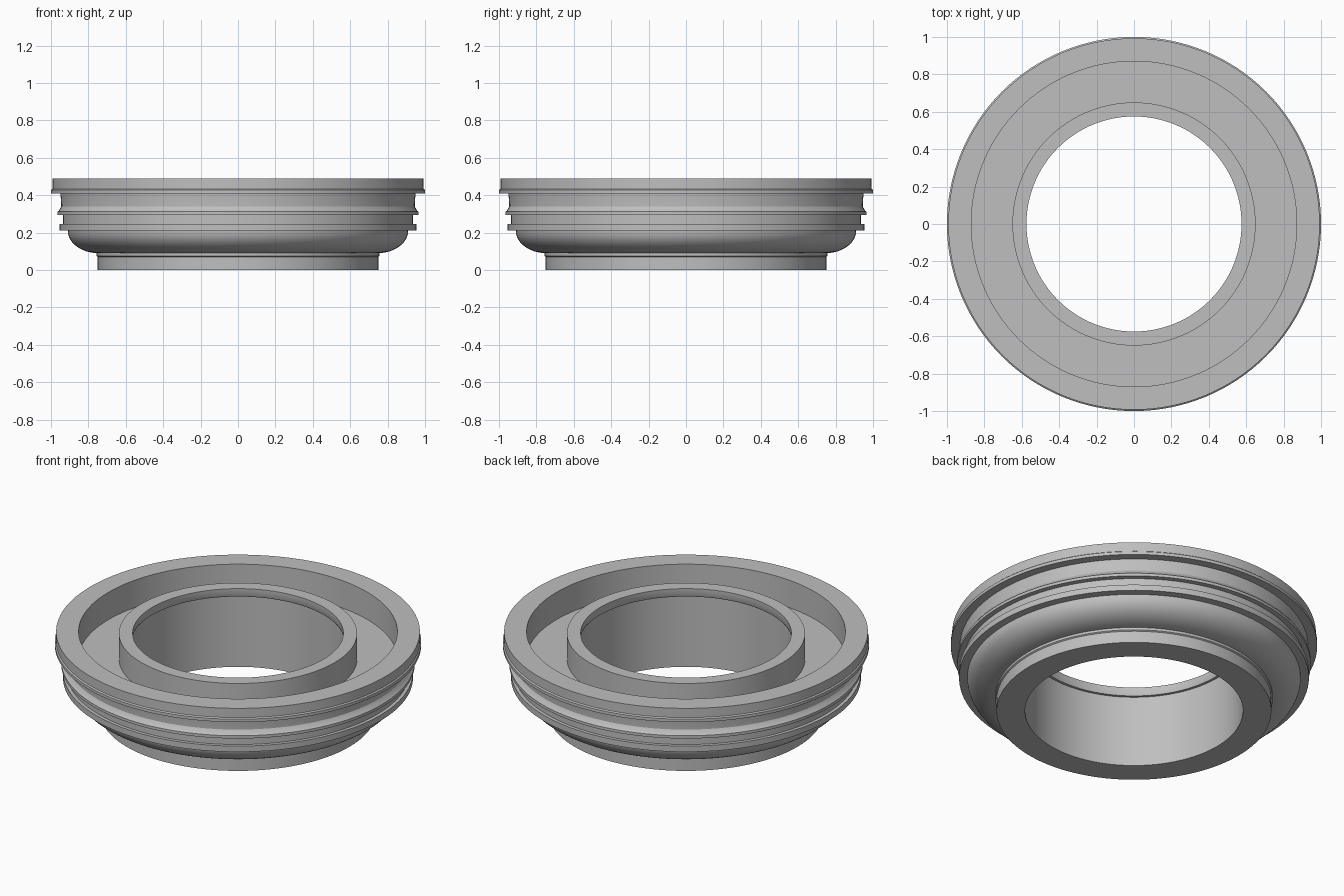
import bpy, bmesh, math

cube = bpy.data.objects.get("Cube")
if cube:
    bpy.data.objects.remove(cube, do_unlink=True)

SEGMENTS = 128

grey = bpy.data.materials.new("plain grey")
grey.use_nodes = True
colour = (0.52, 0.52, 0.52, 1)
grey.diffuse_color = colour
grey.node_tree.nodes["Principled BSDF"].inputs["Base Color"].default_value = colour


def lathe(name, profile):
    """Revolve a closed (radius, height) outline around z."""
    bm = bmesh.new()
    rings = []
    for r, z in profile:
        ring = []
        for i in range(SEGMENTS):
            a = math.tau * i / SEGMENTS
            ring.append(bm.verts.new((r * math.cos(a), r * math.sin(a), z)))
        rings.append(ring)
    for k, low in enumerate(rings):
        high = rings[(k + 1) % len(rings)]
        for i in range(SEGMENTS):
            j = (i + 1) % SEGMENTS
            bm.faces.new((low[i], low[j], high[j], high[i]))
    bmesh.ops.recalc_face_normals(bm, faces=bm.faces)
    mesh = bpy.data.meshes.new(name)
    bm.to_mesh(mesh)
    bm.free()
    mesh.materials.append(grey)
    obj = bpy.data.objects.new(name, mesh)
    bpy.context.collection.objects.link(obj)
    bpy.ops.object.select_all(action="DESELECT")
    obj.select_set(True)
    bpy.context.view_layer.objects.active = obj
    bpy.ops.object.shade_smooth_by_angle(angle=math.radians(30))
    return obj


# Foot with a small collar
foot = [(0.595, 0), (0.75, 0), (0.75, 0.07), (0.757, 0.075), (0.757, 0.09)]

# Rounded bowl underside
bowl = []
for step in range(1, 13):
    a = math.radians(90) * step / 12
    bowl.append((0.745 + 0.165 * math.sin(a), 0.21 - 0.12 * math.cos(a)))

# Stacked outer flanges and grooves
flanges = [
    (0.955, 0.21), (0.955, 0.245), (0.935, 0.245), (0.935, 0.295),
    (0.965, 0.295), (0.965, 0.312), (0.958, 0.317), (0.945, 0.34),
    (0.946, 0.37), (0.95, 0.41), (1, 0.41), (1, 0.428),
    (0.993, 0.434), (0.993, 0.49),
]

# Sunken channel, raised hub and the overhanging lip of the bore
channel = [(0.87, 0.49), (0.87, 0.325), (0.65, 0.325)]
hub = [(0.65, 0.48), (0.575, 0.48), (0.575, 0.44), (0.58, 0.43), (0.595, 0.43)]

lathe("ring_body", foot + bowl + flanges + channel + hub)
